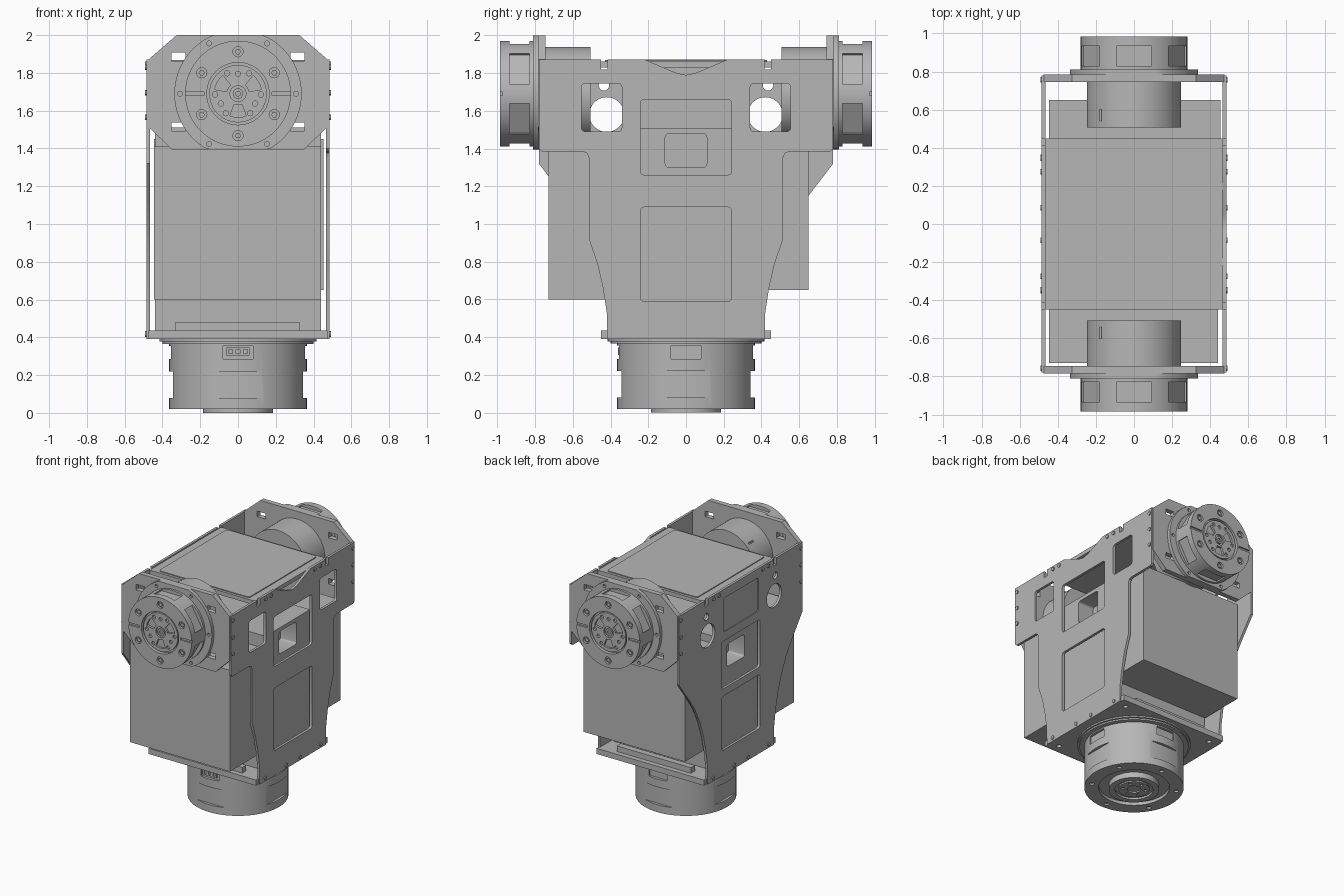
import bpy, bmesh
from math import sin, cos, pi, radians
from mathutils import Vector

if "Cube" in bpy.data.objects:
    bpy.data.objects.remove(bpy.data.objects["Cube"])

grey = bpy.data.materials.new("machined grey")
grey.use_nodes = True
grey.diffuse_color = (0.47, 0.47, 0.47, 1)
grey.node_tree.nodes["Principled BSDF"].inputs["Base Color"].default_value = (0.47, 0.47, 0.47, 1)
parts = []


# ---- 2D outlines ----
def circle(a, b, r, n=48):
    return [(a + r * cos(2 * pi * i / n), b + r * sin(2 * pi * i / n)) for i in range(n)]


def rect(a0, b0, a1, b1, r=0):
    if not r:
        return [(a0, b0), (a1, b0), (a1, b1), (a0, b1)]
    corners = [(a1 - r, b1 - r), (a0 + r, b1 - r), (a0 + r, b0 + r), (a1 - r, b0 + r)]
    return [(a + r * cos(pi / 2 * (k + j / 3)), b + r * sin(pi / 2 * (k + j / 3)))
            for k, (a, b) in enumerate(corners) for j in range(4)]


def polar(a, b, r, deg):
    return a + r * cos(radians(deg)), b + r * sin(radians(deg))


def radial_rect(a, b, r0, r1, w, deg):
    d = Vector((cos(radians(deg)), sin(radians(deg))))
    t, c = Vector((-d.y, d.x)), Vector((a, b))
    return [tuple(c + d * r + t * s) for r, s in ((r0, -w), (r1, -w), (r1, w), (r0, w))]


def sector(a, b, r0, r1, deg, half):
    steps = [deg + half * (i / 4 - 1) for i in range(9)]
    return [polar(a, b, r1, d) for d in steps] + [polar(a, b, r0, d) for d in reversed(steps)]


# ---- solids ----
def add_prism(bm, pts, axis, lo, hi):
    def place(a, b, h):
        return {"x": (h, a, b), "y": (a, h, b), "z": (a, b, h)}[axis]
    ends = [[bm.verts.new(place(a, b, h)) for a, b in pts] for h in (lo, hi)]
    n = len(pts)
    faces = [bm.faces.new(e) for e in ends]
    faces += [bm.faces.new((ends[0][i], ends[0][(i + 1) % n], ends[1][(i + 1) % n], ends[1][i]))
              for i in range(n)]
    bmesh.ops.recalc_face_normals(bm, faces=faces)


def make(name, solids):
    bm = bmesh.new()
    for s in solids:
        add_prism(bm, *s)
    me = bpy.data.meshes.new(name)
    bm.to_mesh(me)
    bm.free()
    ob = bpy.data.objects.new(name, me)
    bpy.context.collection.objects.link(ob)
    return ob


def part(name, solids, cuts=()):
    ob = make(name, solids)
    if cuts:
        cutter = make(name + "_cutter", cuts)
        cutter.hide_render = True
        mod = ob.modifiers.new("cut", "BOOLEAN")
        mod.operation, mod.solver, mod.object = "DIFFERENCE", "EXACT", cutter
        dg = bpy.context.evaluated_depsgraph_get()
        ob.data = bpy.data.meshes.new_from_object(ob.evaluated_get(dg))
        ob.modifiers.clear()
        bpy.data.objects.remove(cutter)
    ob.data.materials.clear()
    ob.data.materials.append(grey)
    parts.append(ob)
    return ob


# ---- base actuator ----
quarters = (0, 90, 180, 270)
sixths = range(30, 390, 60)
part("base_actuator", [(circle(0, 0, 0.365, 96), "z", 0.02, 0.366)],
     [(radial_rect(0, 0, 0.343, 0.45, 0.135, d), "z", 0.08, 0.22) for d in quarters]
     + [(radial_rect(0, 0, 0.343, 0.45, 0.08, d), "z", 0.285, 0.355) for d in quarters]
     + [(circle(0, 0, 0.26, 64), "z", -0.1, 0.045)]
     + [(circle(*polar(0, 0, 0.315, d), 0.018, 16), "z", -0.1, 0.035) for d in sixths])
part("base_hub", [(circle(0, 0, 0.185, 64), "z", 0, 0.06)],
     [(circle(0, 0, 0.14, 48), "z", -0.1, 0.015)])
part("base_hub_core", [(circle(0, 0, 0.115, 48), "z", 0.004, 0.05)],
     [(circle(0, 0, 0.05, 32), "z", -0.1, 0.03)]
     + [(circle(*polar(0, 0, 0.085, d), 0.012, 12), "z", -0.1, 0.02) for d in sixths])
part("base_flange", [(circle(0, 0, 0.4, 96), "z", 0.366, 0.378),
                     (circle(0, 0, 0.415, 96), "z", 0.378, 0.39)])
part("base_connector", [(rect(-0.06, -0.36, 0.06, -0.33), "z", 0.305, 0.345)],
     [(rect(x - 0.01, -0.4, x + 0.01, -0.35), "z", 0.315, 0.335) for x in (-0.04, 0, 0.04)])

# ---- base plate with its stiffening bars ----
part("base_plate", [(rect(-0.475, -0.45, 0.475, 0.45), "z", 0.39, 0.435)],
     [(circle(x, y, 0.018, 16), "z", 0.3, 0.41) for x in (-0.4, 0.4) for y in (-0.38, 0, 0.38)])
for label, s in (("front", -1), ("back", 1)):
    part(label + "_base_bar", [(rect(-0.33, s * 0.385 - 0.025, 0.325, s * 0.385 + 0.025), "z", 0.435, 0.48)])

# ---- enclosed equipment boxes ----
part("core_box", [(rect(-0.44, -0.28, 0.44, 0.28), "z", 0.435, 1.51)],
     [(rect(-0.11, 1.30, 0.11, 1.48, 0.02), "x", 0.3, 0.6),
      (rect(-0.11, 1.20, 0.11, 1.38, 0.02), "x", -0.6, -0.3)])
part("front_box", [(rect(-0.445, -0.73, 0.44, -0.28), "z", 0.6, 1.41)])
part("back_box", [(rect(-0.445, 0.28, 0.453, 0.65), "z", 0.65, 1.45)])

# ---- top cover ----
part("top_cover", [(rect(-0.465, -0.45, 0.465, 0.45), "z", 1.83, 1.862)])
part("top_cover_panel", [(rect(-0.4, -0.43, 0.4, 0.43, 0.02), "z", 1.862, 1.869)])


# ---- side plates ----
def outline(half):
    return half + [(-y, z) for y, z in reversed(half)]


left_half = [(0, 1.79), (0.05, 1.8), (0.22, 1.872), (0.415, 1.872), (0.415, 1.82), (0.45, 1.82),
             (0.45, 1.872), (0.78, 1.872), (0.78, 1.4), (0.765, 1.385), (0.55, 1.385), (0.525, 1.375),
             (0.515, 1.35), (0.515, 0.92), (0.47, 0.79), (0.44, 0.66), (0.42, 0.53), (0.418, 0.39)]
right_half = [(0, 1.872), (0.415, 1.872), (0.415, 1.82), (0.45, 1.82), (0.45, 1.872), (0.78, 1.872),
              (0.78, 1.32), (0.65, 1.15), (0.58, 1.05), (0.515, 0.92), (0.47, 0.79), (0.44, 0.66),
              (0.42, 0.53), (0.418, 0.39)]


def ring_outline(half):
    return half + [(-y, z) for y, z in reversed(half) if y > 0]


part("left_side_plate", [(ring_outline(left_half), "x", 0.465, 0.485)],
     [(rect(-0.242, z0, 0.242, z1, 0.02), "x", 0.4, 0.6) for z0, z1 in ((1.26, 1.66), (0.59, 1.09))]
     + [(rect(s * 0.447 - 0.107, 1.49, s * 0.447 + 0.107, 1.745, 0.02), "x", 0.4, 0.6) for s in (-1, 1)])
part("right_side_plate", [(ring_outline(right_half), "x", -0.485, -0.465)],
     [(rect(-0.242, z0, 0.242, z1, 0.02), "x", -0.6, -0.4) for z0, z1 in ((1.08, 1.46), (0.59, 1.02))]
     + [(rect(-0.22, 1.53, 0.22, 1.8, 0.02), "x", -0.6, -0.478)]
     + [(circle(s * 0.42, 1.58, 0.092), "x", -0.6, -0.4) for s in (-1, 1)]
     + [(circle(s * 0.435, 1.735, 0.028, 16), "x", -0.6, -0.4) for s in (-1, 1)])
bolts = [(y, 0.418) for y in (0.085, 0.35)] + [(y, 1.845) for y in (0.275, 0.345)]
bolts += [(0.757, z) for z in (1.565, 1.695, 1.83)]
for label, s in (("left", 1), ("right", -1)):
    part(label + "_side_bolts", [(circle(m * y, z, 0.015, 12), "x", *sorted((s * 0.48, s * 0.492)))
                                 for y, z in bolts for m in (-1, 1)])

# ---- tilt actuators and their brackets, front and back ----
Z = 1.69
bracket = [(0.325, 2.0), (0.475, 1.87), (0.475, 1.515), (0.35, 1.395)]
bracket += [(-x, z) for x, z in reversed(bracket)]
flange = [(x, min(2.0, max(1.395, z))) for x, z in circle(0, Z, 0.337, 96)]
six = range(90, 450, 60)
for label, s in (("front", -1), ("back", 1)):
    def span(a, b):
        return ("y", *sorted((s * a, s * b)))

    part(label + "_bracket", [(bracket, *span(0.745, 0.785))],
         [(rect(m * 0.315 - 0.037, z - 0.022, m * 0.315 + 0.037, z + 0.022), *span(0.7, 0.85))
          for m in (-1, 1) for z in (1.885, 1.515)])
    part(label + "_flange", [(flange, *span(0.785, 0.812))],
         [(circle(*polar(0, Z, 0.307, d), 0.013, 12), *span(0.795, 0.9)) for d in range(0, 360, 60)])
    part(label + "_inner_housing", [(circle(0, Z, 0.248, 64), *span(0.507, 0.745))],
         [(rect(-0.24, Z + 0.17, -0.17, Z + 0.3), *span(0.54, 0.6))])
    part(label + "_actuator", [(circle(0, Z, 0.28, 96), *span(0.812, 0.985))],
         [(radial_rect(0, Z, 0.252, 0.4, 0.093, d), *span(0.83, 0.935)) for d in six]
         + [(circle(0, Z, 0.165, 64), *span(0.955, 1.1))]
         + [(circle(*polar(0, Z, 0.222, d), 0.027, 20), *span(0.968, 1.1)) for d in six]
         + [(radial_rect(0, Z, 0.18, 0.4, 0.009, d), *span(0.972, 1.1)) for d in (0, 180)])
    part(label + "_actuator_bolts", [(circle(*polar(0, Z, 0.222, d), 0.016, 6), *span(0.96, 0.98)) for d in six])
    part(label + "_output_hub", [(circle(0, Z, 0.152, 64), *span(0.95, 0.978))],
         [(sector(0, Z, 0.06, 0.125, d, 20), *span(0.962, 1.1)) for d in (30, 150, 270)]
         + [(circle(*polar(0, Z, r, d + o), 0.014, 12), *span(0.965, 1.1))
            for d in (90, 210, 330) for r, o in ((0.105, 0), (0.122, -28), (0.122, 28))]
         + [(circle(0, Z, 0.042, 32), *span(0.965, 1.1))])
    part(label + "_hub_pin", [(circle(0, Z, 0.028, 24), *span(0.955, 0.975))],
         [(circle(0, Z, 0.013, 16), *span(0.966, 1.1))])

# ---- smooth the round walls, keep the edges crisp ----
bpy.ops.object.select_all(action="DESELECT")
for ob in parts:
    ob.select_set(True)
bpy.context.view_layer.objects.active = parts[0]
bpy.ops.object.shade_smooth_by_angle(angle=radians(25))
